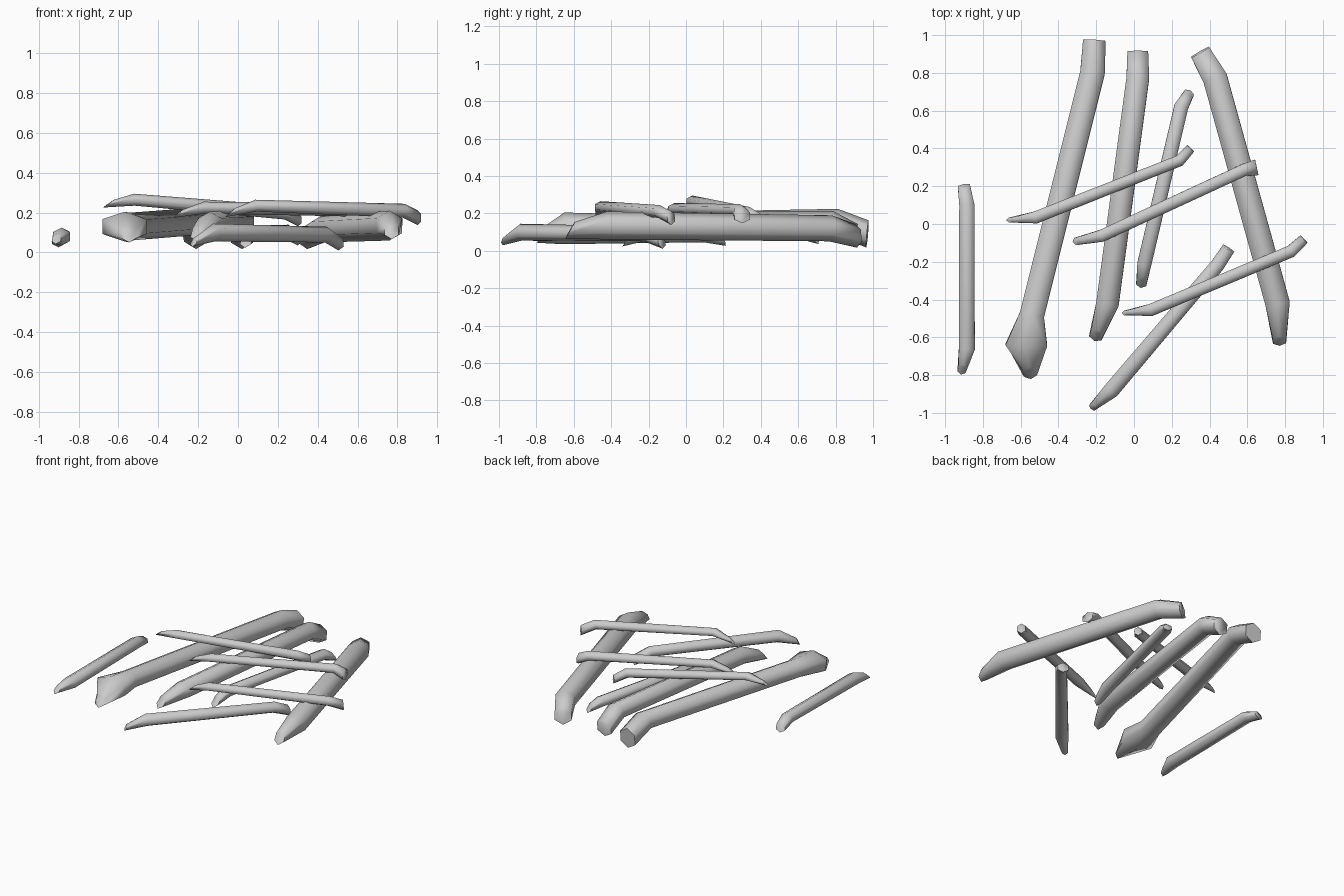
import bpy, bmesh, math
from mathutils import Vector

cube = bpy.data.objects.get("Cube")
if cube:
    bpy.data.objects.remove(cube, do_unlink=True)

# Plain grey wood
grey = bpy.data.materials.new("grey_wood")
grey.use_nodes = True
colour = (0.6, 0.6, 0.6, 1)
grey.diffuse_color = colour
grey.node_tree.nodes["Principled BSDF"].inputs["Base Color"].default_value = colour

SIDES = 6


def stick(name, path, slant=(0.0, 0.0)):
    """Six-sided bent stick. Each path point is x, y, z, width, height;
    slant pushes the lower edge of the first and last ring outwards."""
    bm = bmesh.new()
    points = [Vector(p[:3]) for p in path]
    last = len(path) - 1
    rings = []
    for i, p in enumerate(path):
        ahead = points[min(i + 1, last)] - points[max(i - 1, 0)]
        if 0 < i < last:
            ahead = (points[i + 1] - points[i]).normalized() + (points[i] - points[i - 1]).normalized()
        ahead.normalize()
        side = ahead.cross(Vector((0, 0, 1))).normalized()
        up = side.cross(ahead)
        push = -slant[0] if i == 0 else slant[1] if i == last else 0
        ring = []
        for k in range(SIDES):
            a = math.tau * k / SIDES + math.pi / 2
            offset = side * math.cos(a) * p[3] / 1.732 + up * math.sin(a) * p[4] / 2
            ring.append(bm.verts.new(points[i] + offset - ahead * push * math.sin(a)))
        rings.append(ring)
    for a, b in zip(rings, rings[1:]):
        for k in range(SIDES):
            n = (k + 1) % SIDES
            bm.faces.new((a[k], a[n], b[n], b[k]))
    bm.faces.new(rings[0])
    bm.faces.new(rings[-1])
    bmesh.ops.recalc_face_normals(bm, faces=bm.faces)
    for f in bm.faces:
        f.smooth = True
    mesh = bpy.data.meshes.new(name)
    bm.to_mesh(mesh)
    bm.free()
    mesh.materials.append(grey)
    obj = bpy.data.objects.new(name, mesh)
    bpy.context.collection.objects.link(obj)
    bpy.context.view_layer.objects.active = obj
    bpy.ops.object.select_all(action="DESELECT")
    obj.select_set(True)
    bpy.ops.object.shade_smooth_by_angle(angle=math.radians(75))


# Three thick logs at the bottom, back end first
stick("thick_log_right", [(-.21, .97, .09, .12, .14), (-.22, .8, .155, .13, .14),
                          (-.54, -.48, .13, .13, .14), (-.57, -.64, .13, .22, .15),
                          (-.55, -.79, .09, .07, .06)], (.02, .04))
stick("thick_log_middle", [(.02, .91, .08, .11, .12), (.02, .77, .15, .12, .13),
                           (-.14, -.42, .14, .12, .13), (-.2, -.59, .1, .07, .07)], (.02, .04))
stick("thick_log_left", [(.35, .91, .08, .11, .12), (.43, .77, .12, .13, .14),
                         (.76, -.42, .135, .13, .15), (.77, -.62, .11, .07, .08)], (.02, .03))

# Thin branches lying on the ground
stick("side_branch", [(-.9, .2, .06, .065, .06), (-.885, .1, .085, .08, .08),
                      (-.885, -.66, .08, .085, .09), (-.91, -.77, .07, .045, .05)], (.02, .03))
stick("short_branch", [(.29, .69, .07, .055, .05), (.25, .62, .1, .075, .08),
                       (.055, -.21, .095, .075, .08), (.04, -.31, .06, .055, .05)], (.03, .04))
stick("front_branch", [(.5, -.13, .05, .07, .07), (.44, -.22, .09, .075, .08),
                       (-.12, -.88, .1, .085, .09), (-.22, -.97, .055, .04, .04)], (.02, .02))

# Thin branches stacked across the top
stick("top_branch_back", [(.3, .4, .165, .05, .06), (.24, .335, .2, .06, .07),
                          (-.52, .035, .265, .065, .06), (-.65, .022, .245, .025, .03)], (.015, .03))
stick("top_branch_middle", [(.65, .3, .185, .085, .07), (.58, .285, .215, .065, .07),
                            (-.17, -.062, .225, .065, .06), (-.3, -.09, .195, .04, .03)], (.015, .03))
stick("top_branch_front", [(.9, -.08, .175, .055, .07), (.83, -.145, .21, .065, .07),
                           (.09, -.455, .235, .065, .06), (-.04, -.47, .2, .025, .03)], (.015, .03))
